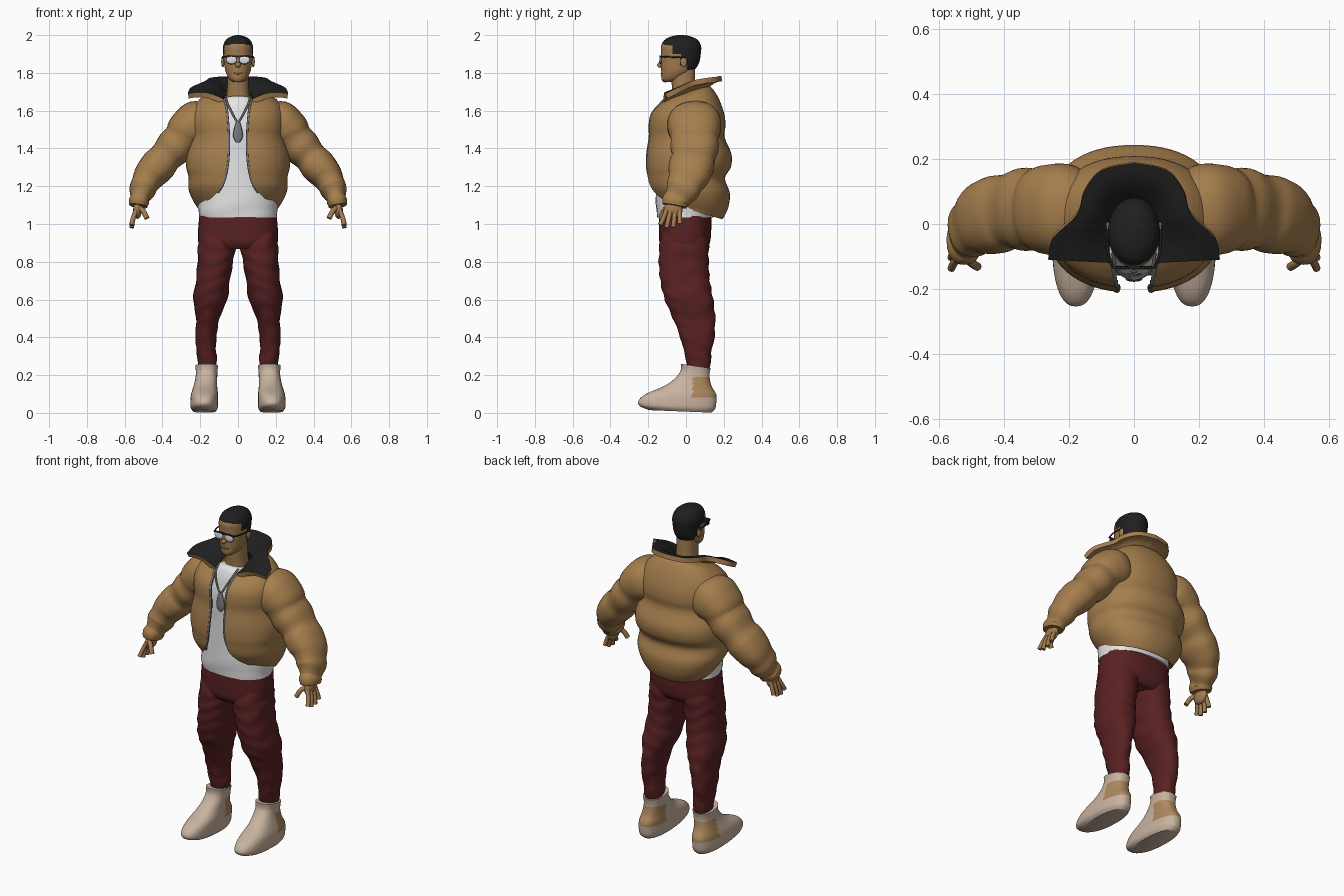
import bpy, bmesh
from math import sin, cos, pi, asin, copysign
from mathutils import Vector, Matrix

if "Cube" in bpy.data.objects:
    bpy.data.objects.remove(bpy.data.objects["Cube"])


def material(name, *rgb):
    m = bpy.data.materials.new(name)
    m.use_nodes = True
    m.diffuse_color = (*rgb, 1)
    m.node_tree.nodes["Principled BSDF"].inputs["Base Color"].default_value = (*rgb, 1)
    return m


TAN = material("tan_fabric", .38, .21, .075)
BLACK = material("black", .014, .014, .015)
WHITE = material("white_cotton", .78, .78, .79)
RED = material("dark_red_fabric", .1, .015, .016)
BEIGE = material("beige_leather", .58, .45, .35)
HEEL = material("heel_tan", .42, .25, .11)
SKIN = material("skin", .36, .2, .08)
LIP = material("lip_brown", .25, .11, .06)
METAL = material("grey_metal", .2, .2, .22)
LENS = material("pale_lens", .75, .78, .84)


def spline(keys, steps):
    """Smooth curve through tuples of any length."""
    out = []
    for i in range(len(keys) - 1):
        a, b, c, d = (keys[max(0, min(len(keys) - 1, i + o))] for o in (-1, 0, 1, 2))
        for s in range(steps):
            t = s / steps
            out.append([q + .5 * t * (r - p + t * (2*p - 5*q + 4*r - w + t * (3*(q - r) + w - p)))
                        for p, q, r, w in zip(a, b, c, d)])
    return out + [list(keys[-1])]


def finish(name, bm, mats, mirror=False, thick=0, rim=0):
    mesh = bpy.data.meshes.new(name)
    bm.to_mesh(mesh)
    bm.free()
    ob = bpy.data.objects.new(name, mesh)
    bpy.context.collection.objects.link(ob)
    for m in mats:
        mesh.materials.append(m)
    if mirror:
        mod = ob.modifiers.new("mirror", "MIRROR")
        mod.use_clip = True
    if thick:
        mod = ob.modifiers.new("thickness", "SOLIDIFY")
        mod.thickness, mod.offset = thick, -1
        mod.material_offset, mod.material_offset_rim = 1, rim
    bpy.ops.object.select_all(action="DESELECT")
    ob.select_set(True)
    bpy.context.view_layer.objects.active = ob
    for mod in list(ob.modifiers):
        bpy.ops.object.modifier_apply(modifier=mod.name)
    bpy.ops.object.shade_smooth_by_angle(angle=.9)


def tube(name, keys, mats, along=False, sides=32, steps=4, wrinkle=0, power=.88,
         mirror=False, thick=0, rule=None):
    """Loft rings (x, y, z, half width, half depth, tilt, front gap)."""
    rings = spline([tuple(k) + (0,) * (7 - len(k)) for k in keys], steps)
    is_open = any(k[6] for k in rings)
    bm = bmesh.new()
    rows = []
    for i, (x, y, z, ru, rv, tilt, gap) in enumerate(rings):
        u, v = Vector((1, 0, 0)), Vector((0, 1, 0))
        if along:
            t = Vector(rings[min(i + 1, len(rings) - 1)][:3]) - Vector(rings[max(i - 1, 0)][:3])
            t.normalize()
            v = (v - t * v.dot(t)).normalized()
            u = v.cross(t)
        start = asin(min(1, max(0, gap) / ru) ** (1 / power))
        row = []
        for j in range(sides + is_open):
            a = start + (2 * pi - 2 * start) * j / sides
            s, c = (copysign(abs(f) ** power, f) for f in (sin(a), cos(a)))
            k = 1 + wrinkle * sin(70 * z + 2.5 * sin(2 * a + 9 * z))
            p = Vector((x, y, z)) + u * (ru * s * k) - v * (rv * c * k)
            p.z -= tilt * rv * c
            row.append(bm.verts.new(p))
        rows.append(row)
    for lo, hi in zip(rows, rows[1:]):
        for j in range(sides):
            n = (j + 1) % len(lo)
            bm.faces.new((lo[j], lo[n], hi[n], hi[j]))
    if not is_open:
        bm.faces.new(rows[0])
        bm.faces.new(rows[-1])
        bmesh.ops.recalc_face_normals(bm, faces=bm.faces)
    if rule:
        for f in bm.faces:
            f.material_index = int(rule(f.calc_center_median()))
    finish(name, bm, mats, mirror, thick)


def solid(name, kind, loc, size, mat, mirror=False, turn=0):
    bm = bmesh.new()
    m = Matrix.Translation(loc) @ Matrix.Rotation(turn, 4, "X") @ Matrix.Diagonal((*size, 1))
    if kind == "ball":
        bmesh.ops.create_uvsphere(bm, u_segments=16, v_segments=10, radius=1, matrix=m)
    else:
        bmesh.ops.create_cube(bm, size=2, matrix=m)
    finish(name, bm, [mat], mirror)


def cord(name, pts, r, mat):
    tube(name, [(*p, r, r) for p in pts], [mat], along=True, sides=8, mirror=True, power=1)


# Shoes with heel patches
tube("shoe", [(.177, -.03, .008, .06, .165, -.04), (.179, -.045, .03, .072, .2, -.03),
              (.179, -.045, .065, .073, .206), (.177, -.027, .10, .071, .186),
              (.173, .008, .14, .063, .128), (.168, .032, .18, .058, .094),
              (.166, .048, .215, .057, .077, -.1), (.166, .052, .248, .06, .078, -.15)],
     [BEIGE, HEEL], sides=72, steps=9, power=.83, mirror=True,
     rule=lambda c: c.y > .035 and .08 < c.z < .19)

# Trousers
tube("trouser_leg", [(.165, .07, .21, .042, .05), (.163, .066, .28, .052, .066),
                     (.168, .062, .33, .051, .074), (.17, .06, .4, .056, .09),
                     (.16, .043, .5, .062, .112), (.147, .016, .6, .09, .128),
                     (.133, -.005, .7, .09, .131), (.12, -.012, .8, .094, .132),
                     (.112, -.01, .88, .1, .131), (.106, -.005, .96, .095, .12)],
     [RED], wrinkle=.025, steps=6, mirror=True)
tube("trouser_hips", [(0, -.008, .868, .2, .112), (0, -.007, .9, .21, .133), (0, -.005, .95, .212, .138),
                      (0, -.005, 1, .209, .139), (0, -.003, 1.06, .203, .14)], [RED], power=.8)

# Shirt
tube("shirt", [(0, -.003, 1.035, .207, .15), (0, -.005, 1.12, .21, .155), (0, -.01, 1.3, .2, .146),
               (0, -.01, 1.5, .2, .146), (0, -.01, 1.6, .165, .127), (0, -.02, 1.645, .1, .095, -.2),
               (0, -.022, 1.66, .075, .07, -.25)], [WHITE], wrinkle=.012)

# Quilted jacket body, open at the front
body = [(0, .02, 1.075, .205, .17, -.29, .17), (0, .02, 1.09, .213, .183, -.27, .15),
        (0, .022, 1.13, .24, .203, -.19, .11), (0, .017, 1.185, .262, .215, -.1, .085),
        (0, 0, 1.25, .262, .206, -.04, .068), (0, .013, 1.3, .274, .224, 0, .06),
        (0, .016, 1.37, .272, .225, 0, .053), (0, .004, 1.46, .248, .2, 0, .052),
        (0, .006, 1.52, .254, .203, 0, .055), (0, .008, 1.58, .248, .195, 0, .06),
        (0, .012, 1.64, .22, .165, .1, .066), (0, .01, 1.685, .165, .13, .25, .075),
        (0, 0, 1.695, .11, .11, .35, .08)]
tube("jacket_body", body, [TAN, BLACK], sides=64, thick=.02)

# Zip edging follows the opening
cord("zip_edge", [(g - .004, y - rv * (1 - (g / ru) ** 2) ** .5 - t * .02, z - t * rv)
                  for _, y, z, ru, rv, t, g in body[2:-1]], .006, METAL)

# Puffed sleeves with cuffs
tube("sleeve", [(.11, .03, 1.575, .06, .08), (.2, .042, 1.54, .12, .138), (.265, .045, 1.495, .113, .138),
                (.298, .045, 1.452, .098, .125), (.338, .045, 1.405, .1, .128),
                (.383, .04, 1.355, .087, .114), (.42, .03, 1.312, .094, .12), (.465, .015, 1.26, .086, .112),
                (.492, -.005, 1.215, .072, .094), (.506, -.02, 1.18, .07, .09),
                (.519, -.045, 1.138, .05, .068), (.524, -.055, 1.12, .054, .072),
                (.528, -.06, 1.095, .048, .064)], [TAN], along=True, steps=5, mirror=True)

# Wide folded collar with dark lining
outer = spline([(.265, -.11, 1.69), (.25, -.045, 1.722), (.175, .03, 1.757), (.153, .1, 1.772),
                (.1, .165, 1.78), (0, .187, 1.784)], 5)
inner = spline([(.072, -.12, 1.66), (.076, -.06, 1.672), (.07, 0, 1.69), (.06, .04, 1.7),
                (.035, .062, 1.705), (0, .07, 1.705)], 5)
bm = bmesh.new()
grid = []
for a, b in zip(inner, outer):
    a, b = Vector(a), Vector(b)
    grid.append([bm.verts.new(a.lerp(b, s / 6) + Vector((0, 0, .02 * sin(pi * s / 6)))) for s in range(7)])
for p, q in zip(grid, grid[1:]):
    for s in range(6):
        bm.faces.new((p[s], p[s + 1], q[s + 1], q[s]))
bm.normal_update()
if sum(f.normal.z for f in bm.faces) < 0:
    bmesh.ops.reverse_faces(bm, faces=bm.faces)
finish("collar", bm, [BLACK, TAN], mirror=True, thick=.028, rim=1)

# Hands
solid("palm", "ball", (.532, -.068, 1.075), (.023, .05, .048), SKIN, True)
for y, tip, low in [(-.103, -.137, .995), (-.08, -.103, .98), (-.057, -.067, .983), (-.035, -.032, 1)]:
    cord("finger", [(.538, y, 1.075), (.555, (y + tip) / 2, 1.03), (.563, tip, low)], .0125, SKIN)
cord("thumb", [(.53, -.09, 1.09), (.503, -.118, 1.07), (.482, -.132, 1.03)], .0135, SKIN)

# Neck and head; hair is chosen by height and depth
tube("neck", [(0, 0, 1.62, .07, .07), (0, -.01, 1.7, .058, .062), (0, -.018, 1.82, .056, .066)], [SKIN])


def is_hair(c):
    return (c.z > 1.955 - 2.5 * c.x ** 2 or c.z > 1.815 and c.y > .005
            or c.z > 1.84 and c.y > -.03 or c.z > 1.9 and c.y > -.07)


tube("head", [(0, -.088, 1.752, .024, .032), (0, -.074, 1.768, .046, .056), (0, -.048, 1.805, .065, .083),
              (0, -.032, 1.85, .074, .1), (0, -.027, 1.9, .079, .105), (0, -.026, 1.94, .079, .106),
              (0, -.026, 1.972, .066, .09), (0, -.026, 1.99, .042, .06), (0, -.026, 2, .012, .02)],
     [SKIN, BLACK], sides=72, steps=8, power=.97, rule=is_hair)
solid("nose", "ball", (0, -.133, 1.842), (.015, .02, .015), SKIN)
solid("nose_bridge", "ball", (0, -.128, 1.86), (.01, .014, .03), SKIN, turn=-.2)
solid("lips", "ball", (0, -.126, 1.798), (.024, .008, .007), LIP)
solid("chin", "ball", (0, -.11, 1.765), (.026, .018, .015), SKIN)
solid("ear", "ball", (.08, -.012, 1.858), (.009, .018, .028), SKIN, True)

# Glasses
solid("lens", "ball", (.034, -.136, 1.869), (.027, .005, .021), LENS, True)
solid("lens_rim", "ball", (.034, -.133, 1.869), (.03, .004, .024), BLACK, True)
solid("frame_top", "box", (0, -.135, 1.888), (.066, .004, .0035), BLACK)
cord("temple_arm", [(.064, -.134, 1.886), (.081, -.08, 1.884), (.083, -.005, 1.88)], .004, BLACK)

# Necklace
cord("chain", [(.065, -.09, 1.675), (.056, -.135, 1.64), (.03, -.16, 1.585), (.002, -.17, 1.535)], .005, METAL)
tube("pendant", [(0, -.168, 1.432, .01, .006), (0, -.168, 1.448, .02, .009), (0, -.168, 1.47, .027, .01),
                 (0, -.168, 1.515, .018, .01), (0, -.168, 1.545, .008, .006)], [METAL], sides=12, steps=2)
